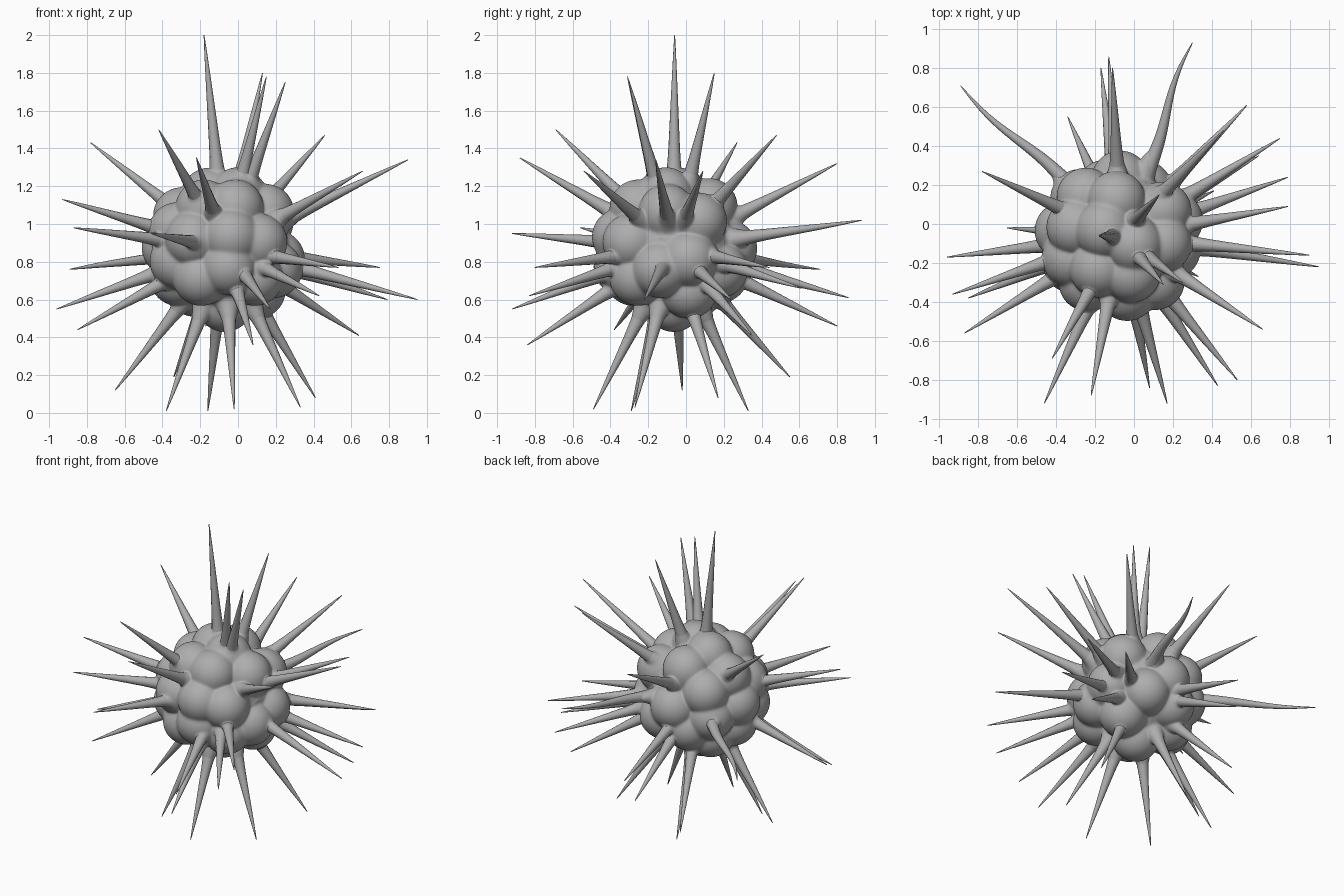
import bpy, bmesh, math
from mathutils import Vector

if "Cube" in bpy.data.objects:
    bpy.data.objects.remove(bpy.data.objects["Cube"], do_unlink=True)

CENTRE = Vector((-.07, -.065, .87))
SHELL = .42

grey = bpy.data.materials.new("plain grey")
grey.use_nodes = True
tone = (.42, .42, .42, 1)
grey.diffuse_color = tone
grey.node_tree.nodes["Principled BSDF"].inputs["Base Color"].default_value = tone


def finish(bm, name):
    """Turn a bmesh into a smooth grey object."""
    bmesh.ops.recalc_face_normals(bm, faces=bm.faces)
    for face in bm.faces:
        face.smooth = True
    mesh = bpy.data.meshes.new(name)
    bm.to_mesh(mesh)
    bm.free()
    mesh.materials.append(grey)
    obj = bpy.data.objects.new(name, mesh)
    bpy.context.collection.objects.link(obj)
    return obj


# Spine tips
upper_tips = [(-.18, -.06, 2), (.13, .15, 1.8), (.15, -.31, 1.78), (.25, -.3, 1.75),
              (.46, .48, 1.47), (.9, -.16, 1.34), (.79, .09, 1.28), (.66, -.54, 1.28),
              (-.42, -.69, 1.5), (-.22, -.88, 1.35), (-.78, .27, 1.43),
              (-.93, -.36, 1.13), (-.87, -.56, .98), (-.46, -.92, .95),
              (-.11, .8, 1.32)]
lower_tips = [(-.96, -.17, .55), (-.85, -.38, .44), (-.65, -.02, .12), (-.34, .55, .19),
              (-.38, -.29, .01), (-.16, .33, .01), (-.02, -.49, .02), (.08, -.84, .36),
              (.17, -.92, .55), (.33, -.27, .03), (.41, .17, .08), (.64, .35, .41),
              (.43, -.83, .62), (.53, -.8, .77), (.79, .24, .6), (.95, -.22, .6),
              (.75, .44, .77), (.58, .61, .66), (-.13, .86, .61), (-.17, .8, .46)]
wavy_tips = [(-.89, .71, .76), (.3, .93, 1.02)]
spine_axes = [(Vector(tip) - CENTRE).normalized()
              for tip in upper_tips + lower_tips + wavy_tips]

# Directions of the body lumps, as offsets seen on the front, top and side
front = [(.05, .09), (.08, .31), (.25, .3), (-.16, .31), (-.24, .07), (-.18, -.22),
         (0, -.31), (.23, -.22), (.26, .05), (.03, -.14), (-.34, -.11)]
top = [(-.03, .27), (-.18, .3), (.15, .33), (.31, .19), (-.13, .12), (-.15, -.09),
       (-.33, .07), (.1, -.06), (-.05, -.24), (.26, -.22), (-.23, -.29)]
side = [(.09, .18), (-.17, .05), (-.36, .07), (-.12, .29), (-.1, -.16), (.12, -.08),
        (.04, -.27), (.28, .21), (.28, .02), (.35, -.16), (.22, -.27)]


def rise(a, b):
    return math.sqrt(max(0, SHELL ** 2 - a * a - b * b))


candidates = [Vector((a, -rise(a, b), b)) for a, b in front]
candidates += [Vector((a, b, rise(a, b))) for a, b in top]
candidates += [Vector((rise(a, b), a, b)) for a, b in side]
candidates += [Vector((0, 1, 0)), Vector((0, 0, -1))]

# Even spiral of directions fills the remaining gaps
COUNT = 400
for i in range(COUNT):
    z = 1 - 2 * (i + .5) / COUNT
    turn = i * math.pi * (3 - math.sqrt(5))
    flat = math.sqrt(1 - z * z)
    candidates.append(Vector((flat * math.cos(turn), flat * math.sin(turn), z)))

lumps = []
for c in candidates:
    c = c.normalized()
    if all(c.angle(other) > math.radians(31) for other in lumps):
        lumps.append(c)


def body_radius(direction):
    """Soft union of the lumps and the spine roots along one direction."""
    reach, size, sharp = .291, .15, 110
    total = math.exp(sharp * .33)
    for lump in lumps:
        along = direction.dot(lump) * reach
        gap = size ** 2 - (reach ** 2 - along ** 2)
        if along > 0 and gap > 0:
            total += math.exp(sharp * (along + math.sqrt(gap)))
    for axis in spine_axes:
        near = direction.dot(axis)
        if near > .9:
            total += math.exp(sharp * (.32 + .16 * math.exp((near - 1) / .009)))
    return math.log(total) / sharp


# Lumpy body
bm = bmesh.new()
bmesh.ops.create_icosphere(bm, subdivisions=7, radius=1)
for v in bm.verts:
    d = v.co.normalized()
    v.co = CENTRE + d * body_radius(d)
finish(bm, "lumpy_body")


def spine(tip, name, wave):
    """Tapered spine with a flared root, along a straight or wavy line."""
    axis = Vector(tip) - CENTRE
    length = axis.length
    axis.normalize()
    u = axis.cross(Vector((0, 0, 1))).normalized()
    w = axis.cross(u)
    root, rings, sides = .3, 20, 12
    bm = bmesh.new()
    last = None
    for i in range(rings + 1):
        t = (i / rings) ** 1.3
        out = root + (length - root) * t
        flare = .04 * math.exp(-(out - root) / .06)
        radius = .038 * (1 - t) ** .9 + flare * (1 - t) + .002
        mid = CENTRE + axis * out + u * wave * math.sin(t * math.tau)
        ring = []
        for k in range(sides):
            a = math.tau * k / sides
            ring.append(bm.verts.new(mid + (u * math.cos(a) + w * math.sin(a)) * radius))
        if last:
            for k in range(sides):
                n = (k + 1) % sides
                bm.faces.new((last[k], last[n], ring[n], ring[k]))
        last = ring
    bm.faces.new(last)
    finish(bm, name)


for group, tips, wave in (("upper_spine", upper_tips, 0),
                          ("lower_spine", lower_tips, 0),
                          ("wavy_spine", wavy_tips, .017)):
    for number, tip in enumerate(tips, 1):
        spine(tip, f"{group}_{number}", wave)
